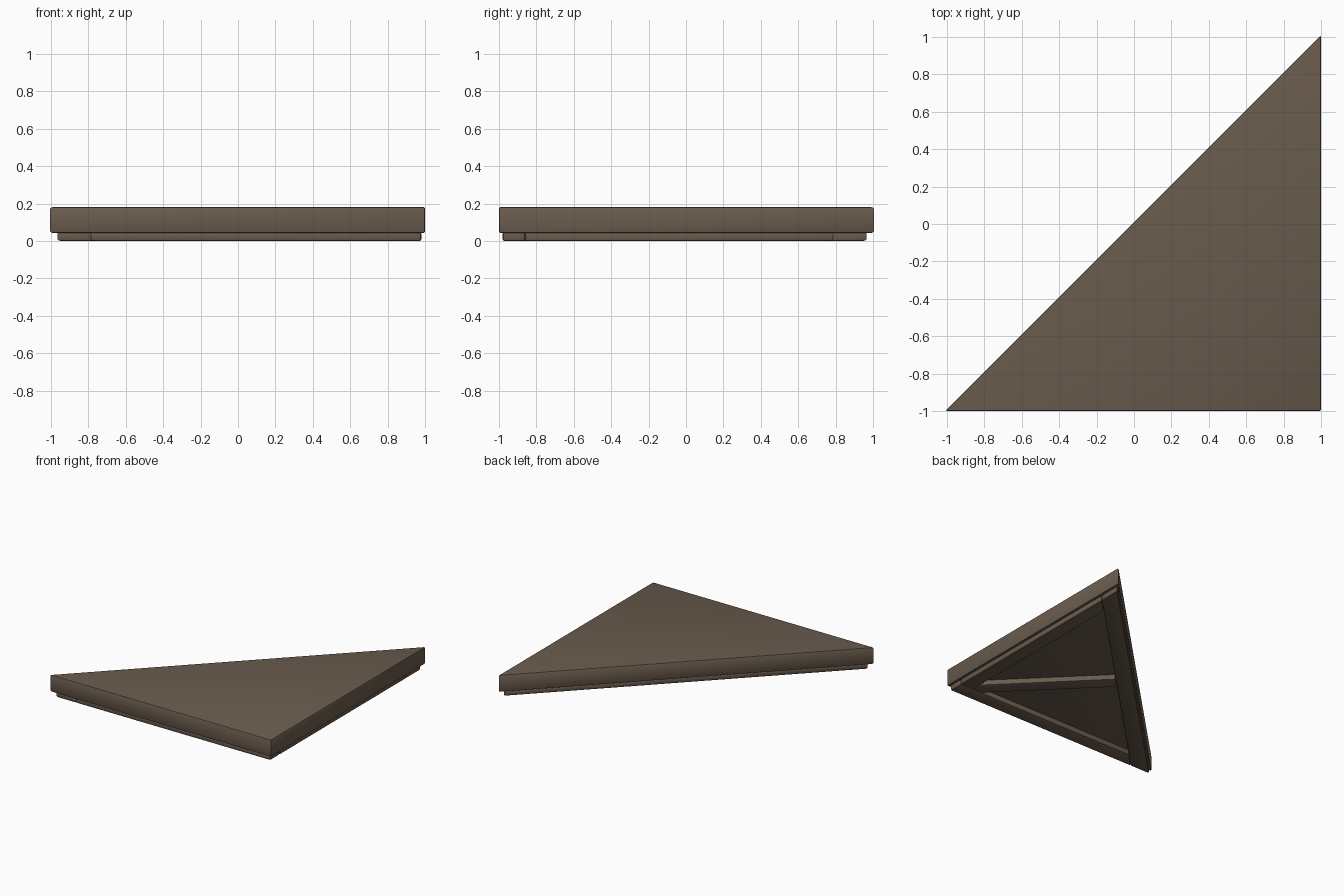
import bpy, bmesh, math

if "Cube" in bpy.data.objects:
    bpy.data.objects.remove(bpy.data.objects["Cube"])

wood = bpy.data.materials.new("brown_wood")
wood.diffuse_color = (0.145, 0.107, 0.076, 1.0)
wood.use_nodes = True
wood.node_tree.nodes["Principled BSDF"].inputs["Base Color"].default_value = wood.diffuse_color


def prism(name, outline, z0, z1, bevel):
    """Extrude a plan outline from z0 to z1 and round its edges."""
    bm = bmesh.new()
    base = bm.faces.new([bm.verts.new((x, y, z0)) for x, y in outline])
    ext = bmesh.ops.extrude_face_region(bm, geom=[base])
    for v in ext["geom"]:
        if isinstance(v, bmesh.types.BMVert):
            v.co.z = z1
    bmesh.ops.recalc_face_normals(bm, faces=bm.faces[:])
    bmesh.ops.bevel(bm, geom=bm.edges[:], offset=bevel, segments=2,
                    profile=0.5, affect='EDGES', clamp_overlap=True)
    mesh = bpy.data.meshes.new(name)
    bm.to_mesh(mesh)
    bm.free()
    mesh.materials.append(wood)
    obj = bpy.data.objects.new(name, mesh)
    bpy.context.collection.objects.link(obj)
    bpy.ops.object.select_all(action='DESELECT')
    obj.select_set(True)
    bpy.context.view_layer.objects.active = obj
    bpy.ops.object.shade_smooth_by_angle(angle=math.radians(40))
    return obj


# Triangular floor slab (acute tips overshoot slightly, the bevel trims them)
prism("floor_slab", [(-1.01, -1.0), (1.0, -1.0), (1.0, 1.01)], 0.042, 0.182, 0.01)

# Underside frame: outer limit, beam width, and inner line x - y = d of the long beam
e, w, o = 0.98, 0.12, 0.02
d = o + w * math.sqrt(2)
i = e - w
beams = {
    "diagonal_beam": [(o - e - 0.01, -e), (d - e, -e), (e, e - d), (e, e - o + 0.01)],
    "front_beam": [(d - e, -e), (e, -e), (e, -i), (d - i, -i)],
    "right_beam": [(i, -i), (e, -i), (e, e - d), (i, i - d)],
}
# Middle brace from the square corner to the diagonal beam
h = w / math.sqrt(2)
m = d / 2
k = h / 2
beams["middle_brace"] = [(i, -i), (i, -i + h), (m + k, -m + k), (m - k, -m - k), (i - h, -i)]
for name, outline in beams.items():
    prism(name, outline, 0.0, 0.05, 0.01)
